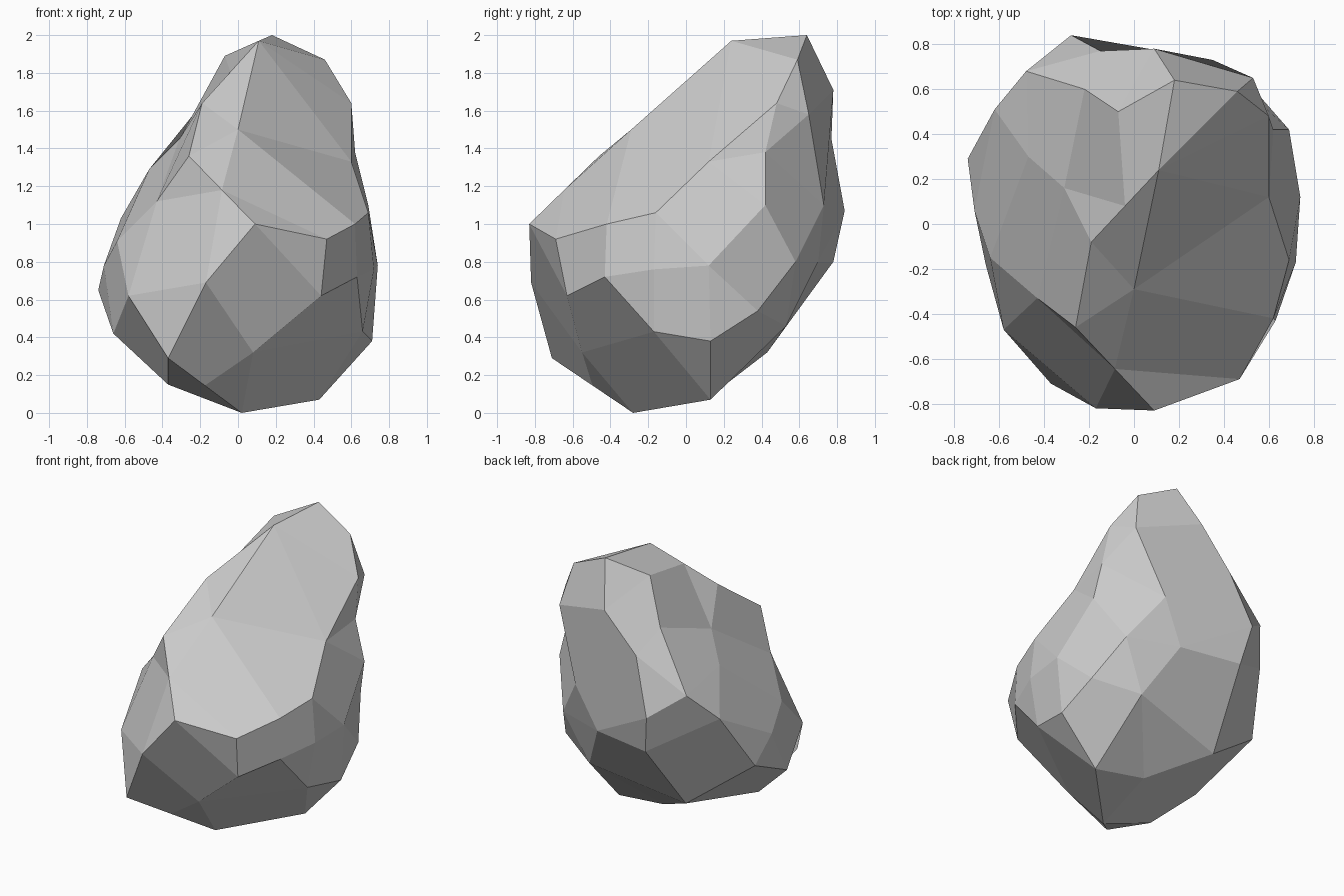
import bpy, bmesh
from mathutils import Vector

# Key corners of the boulder, grouped by height
corners = [
    # underside
    (.02, -.28, 0), (-.37, -.71, .29), (.43, .13, .07), (-.37, -.28, .15),
    (.06, .17, .12), (-.30, .43, .32), (.08, -.55, .32), (.71, .13, .38),
    (-.66, -.18, .42), (.66, -.17, .43), (.38, .53, .46), (.67, .38, .54),
    # belly
    (-.58, -.47, .62), (-.74, .29, .65), (-.17, -.82, .69), (.44, -.63, .62),
    (.63, -.43, .72), (.74, .12, .78), (.72, -.17, .76), (-.71, .06, .78),
    (-.23, .78, .80), (.20, .70, .80), (.55, .58, .80), (.47, -.69, .92),
    (-.64, -.15, .91),
    # shoulder
    (.09, -.83, 1.0), (-.26, -.46, 1.36), (.62, -.42, 1.0), (.69, -.16, 1.06),
    (.69, .42, 1.10), (-.28, .84, 1.07), (.35, .73, 1.10), (-.62, .51, 1.03),
    (-.43, -.33, 1.12), (-.47, .30, 1.29), (-.48, .68, 1.22),
    # crown
    (-.19, -.08, 1.64), (.11, .24, 1.97), (.60, .12, 1.33), (.62, .42, 1.38),
    (-.15, .77, 1.45), (0, -.29, 1.50), (-.31, .16, 1.45), (-.22, .60, 1.60),
    (.53, .65, 1.58), (.60, .48, 1.64), (.09, .78, 1.71), (-.07, .50, 1.89),
    (.46, .59, 1.87), (.18, .64, 2.0),
]
points = [Vector(c) for c in corners]

# Straight ridges: keel under the front, ridge up the chest, ridge up the crown
for a, b in ((0, 1), (25, 26), (36, 37)):
    points.append(points[a].lerp(points[b], .5))

# Wrap a skin over the corner directions, then push each corner to its true place
core = Vector((.03, .08, .95))
bm = bmesh.new()
place = {bm.verts.new((p - core).normalized()): p for p in points}
bmesh.ops.convex_hull(bm, input=list(bm.verts))
for v, p in place.items():
    v.co = p

# Merge nearly flat triangle pairs into the broad facets
bmesh.ops.join_triangles(bm, faces=list(bm.faces), angle_face_threshold=.22,
                         angle_shape_threshold=.9)
bmesh.ops.recalc_face_normals(bm, faces=list(bm.faces))

mesh = bpy.data.meshes.new("boulder")
bm.to_mesh(mesh)
bm.free()
boulder = bpy.data.objects.new("boulder", mesh)
bpy.context.collection.objects.link(boulder)
